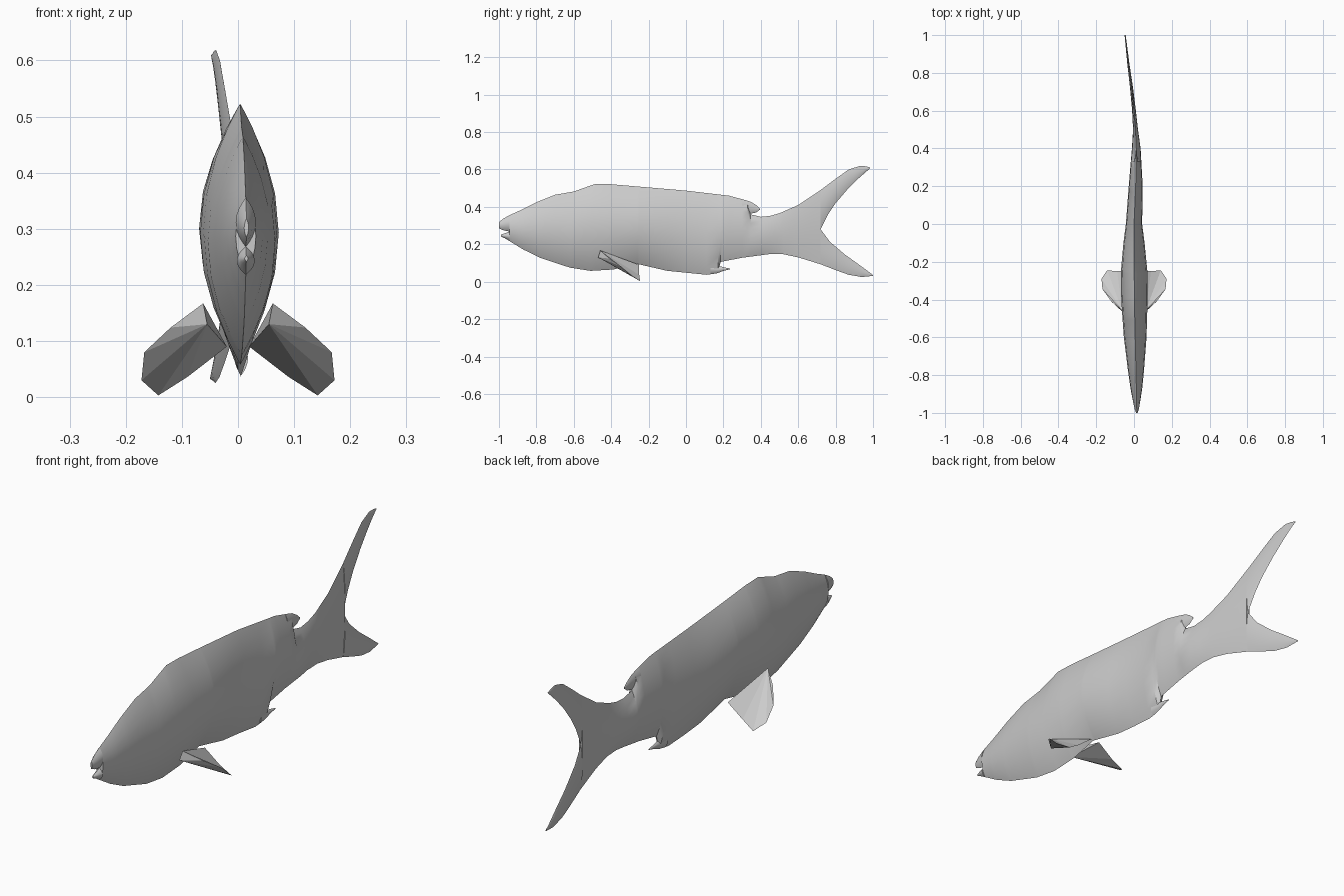
import bpy
import bmesh
import math

cube = bpy.data.objects.get("Cube")
if cube:
    bpy.data.objects.remove(cube, do_unlink=True)

grey = bpy.data.materials.new("fish grey")
grey.use_nodes = True
color = (0.6, 0.6, 0.6, 1)
grey.diffuse_color = color
grey.node_tree.nodes["Principled BSDF"].inputs["Base Color"].default_value = color

SIDE = 10  # steps from keel to back on each flank


def sample(curve, y):
    """Linear interpolation of a list of (y, value) points."""
    if y <= curve[0][0]:
        return curve[0][1]
    for (a, u), (b, v) in zip(curve, curve[1:]):
        if y <= b:
            return u + (v - u) * (y - a) / (b - a)
    return curve[-1][1]


def finish(name, bm, smooth):
    bmesh.ops.recalc_face_normals(bm, faces=bm.faces)
    mesh = bpy.data.meshes.new(name)
    bm.to_mesh(mesh)
    bm.free()
    obj = bpy.data.objects.new(name, mesh)
    bpy.context.collection.objects.link(obj)
    mesh.materials.append(grey)
    if smooth:
        bpy.ops.object.select_all(action='DESELECT')
        obj.select_set(True)
        bpy.context.view_layer.objects.active = obj
        bpy.ops.object.shade_smooth_by_angle(angle=math.radians(35))
    return obj


def loft(name, top, bottom, width):
    """Skin lens-shaped sections between a top and a bottom outline."""
    bm = bmesh.new()
    rings = []
    for y in sorted({p[0] for p in top + bottom + width}):
        hi, lo, w, cx = (sample(c, y) for c in (top, bottom, width, BEND))
        ring = []
        for k in range(2 * SIDE):
            t = -math.cos(math.pi * k / SIDE)
            side = 1 if k < SIDE else -1
            x = cx + side * w * (1 - t * t)
            ring.append(bm.verts.new((x, y, (hi + lo) / 2 + t * (hi - lo) / 2)))
        rings.append(ring)
    for a, b in zip(rings, rings[1:]):
        for k in range(2 * SIDE):
            j = (k + 1) % (2 * SIDE)
            bm.faces.new((a[k], a[j], b[j], b[k]))
    bm.faces.new(rings[0])
    bm.faces.new(rings[-1])
    return finish(name, bm, True)


# Swimming bend of the centre line
BEND = [(-1, .015), (-.8, .011), (-.5, .004), (-.2, 0), (0, 0), (.2, .009),
        (.4, .012), (.5, .008), (.6, 0), (.72, -.013), (.85, -.03), (1, -.047)]

# Body, up to the fork of the tail
loft("body",
     [(-.945, .355), (-.89, .38), (-.8, .425), (-.7, .465), (-.6, .482),
      (-.485, .523), (-.4, .521), (0, .487), (.23, .46), (.33, .433),
      (.345, .36), (.4, .347), (.45, .352), (.5, .366), (.6, .41), (.72, .49)],
     [(-.945, .218), (-.87, .172), (-.78, .128), (-.62, .075), (-.51, .058),
      (-.39, .065), (-.26, .095), (-.1, .058), (.11, .037), (.17, .046),
      (.185, .106), (.3, .128), (.45, .148), (.52, .147), (.6, .13), (.72, .093)],
     [(-.945, .018), (-.87, .031), (-.78, .042), (-.6, .06), (-.4, .07),
      (-.25, .07), (-.1, .056), (0, .043), (.2, .037), (.4, .023),
      (.5, .013), (.6, .01), (.72, .008)])

# Jaws with the open mouth between them
loft("upper_jaw", [(-1, .318), (-.98, .335), (-.945, .355)],
     [(-1, .285), (-.98, .276), (-.945, .268)],
     [(-1, .004), (-.98, .011), (-.945, .018)])
loft("lower_jaw", [(-.99, .252), (-.97, .258), (-.945, .268)],
     [(-.99, .242), (-.97, .233), (-.945, .218)],
     [(-.99, .003), (-.97, .01), (-.945, .016)])

# Trailing tips of the back fin and the belly fin
loft("dorsal_fin_tip", [(.3, .441), (.345, .428), (.375, .41), (.395, .392)],
     [(.3, .36), (.345, .364), (.375, .37), (.395, .385)],
     [(.3, .012), (.395, .002)])
loft("anal_fin_tip", [(.13, .1), (.17, .085), (.235, .07)],
     [(.13, .039), (.17, .046), (.2, .058), (.235, .066)],
     [(.13, .012), (.235, .002)])

# Tail lobes
loft("upper_tail_lobe",
     [(.72, .49), (.8, .55), (.87, .6), (.93, .619), (.96, .617), (.985, .611)],
     [(.72, .28), (.76, .36), (.8, .42), (.86, .49), (.92, .55), (.985, .607)],
     [(.72, .008), (.985, .003)])
loft("lower_tail_lobe",
     [(.72, .28), (.77, .213), (.85, .145), (.92, .095), (1, .036)],
     [(.72, .093), (.8, .062), (.87, .037), (.94, .025), (1, .031)],
     [(.72, .008), (1, .003)])

# Paired pectoral fins: thin wedges swept out, back and down
RIM = [(.12, -.41, .124), (.167, -.345, .08), (.172, -.29, .03),
       (.142, -.245, .003), (.09, -.25, .036), (.02, -.25, .09)]
for name, s in (("left_pectoral_fin", 1), ("right_pectoral_fin", -1)):
    bm = bmesh.new()
    rim = [bm.verts.new((s * x, y, z)) for x, y, z in RIM]
    upper = bm.verts.new((s * .062, -.458, .167))
    lower = bm.verts.new((s * .055, -.47, .13))
    for a, b in zip(rim, rim[1:]):
        bm.faces.new((upper, a, b))
        bm.faces.new((lower, b, a))
    for end in (rim[0], rim[-1]):
        bm.faces.new((upper, lower, end))
    finish(name, bm, False)
